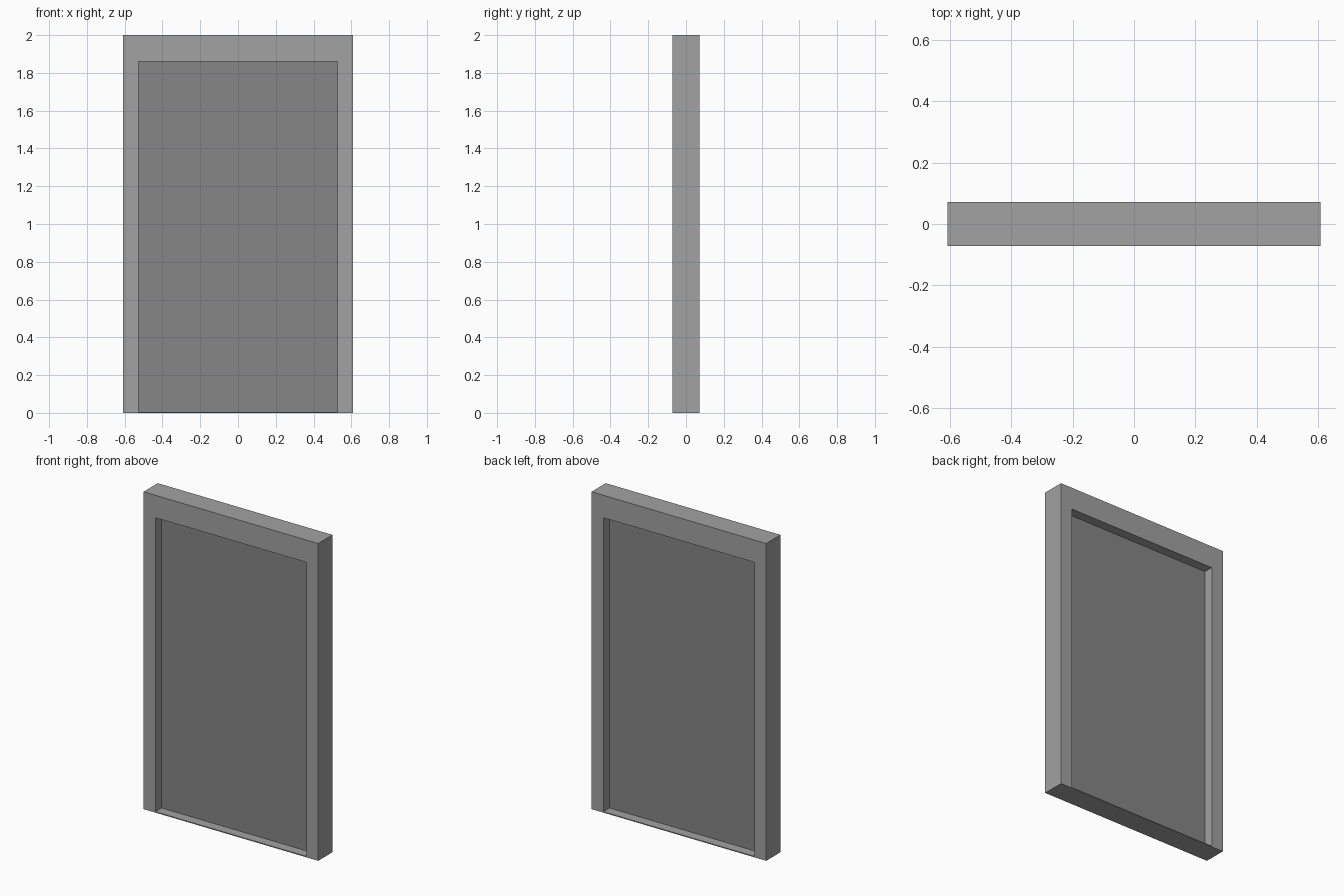
import bpy, bmesh

if "Cube" in bpy.data.objects:
    bpy.data.objects.remove(bpy.data.objects["Cube"])

W, H, D = 0.609, 2.0, 0.071        # outer half width, height, half depth
IW, TOP, SILL = 0.526, 1.859, 0.006  # opening half width, top, bottom
PANEL = 0.010                      # panel half thickness


def make_object(name, bm, grey):
    bmesh.ops.recalc_face_normals(bm, faces=bm.faces)
    mesh = bpy.data.meshes.new(name)
    bm.to_mesh(mesh)
    bm.free()
    obj = bpy.data.objects.new(name, mesh)
    bpy.context.collection.objects.link(obj)
    mat = bpy.data.materials.new(name + "_grey")
    mat.diffuse_color = (grey, grey, grey, 1)
    mat.use_nodes = True
    mat.node_tree.nodes["Principled BSDF"].inputs["Base Color"].default_value = mat.diffuse_color
    mesh.materials.append(mat)
    return obj


def rect(bm, hw, z0, z1, y):
    return [bm.verts.new((x, y, z)) for x, z in ((-hw, z0), (hw, z0), (hw, z1), (-hw, z1))]


def bridge(bm, a, b):
    for j in range(4):
        k = (j + 1) % 4
        bm.faces.new((a[j], a[k], b[k], b[j]))


# Frame with jambs, header and thin sill: four loops bridged into a closed ring
bm = bmesh.new()
loops = [rect(bm, W, 0, H, -D), rect(bm, W, 0, H, D),
         rect(bm, IW, SILL, TOP, D), rect(bm, IW, SILL, TOP, -D)]
for i in range(4):
    bridge(bm, loops[i], loops[(i + 1) % 4])
make_object("door_frame", bm, 0.36)

# Recessed door panel, a thin slab centred in the frame depth
bm = bmesh.new()
a, b = rect(bm, IW, SILL, TOP, -PANEL), rect(bm, IW, SILL, TOP, PANEL)
bridge(bm, a, b)
bm.faces.new(a)
bm.faces.new(b)
make_object("door_panel", bm, 0.24)
